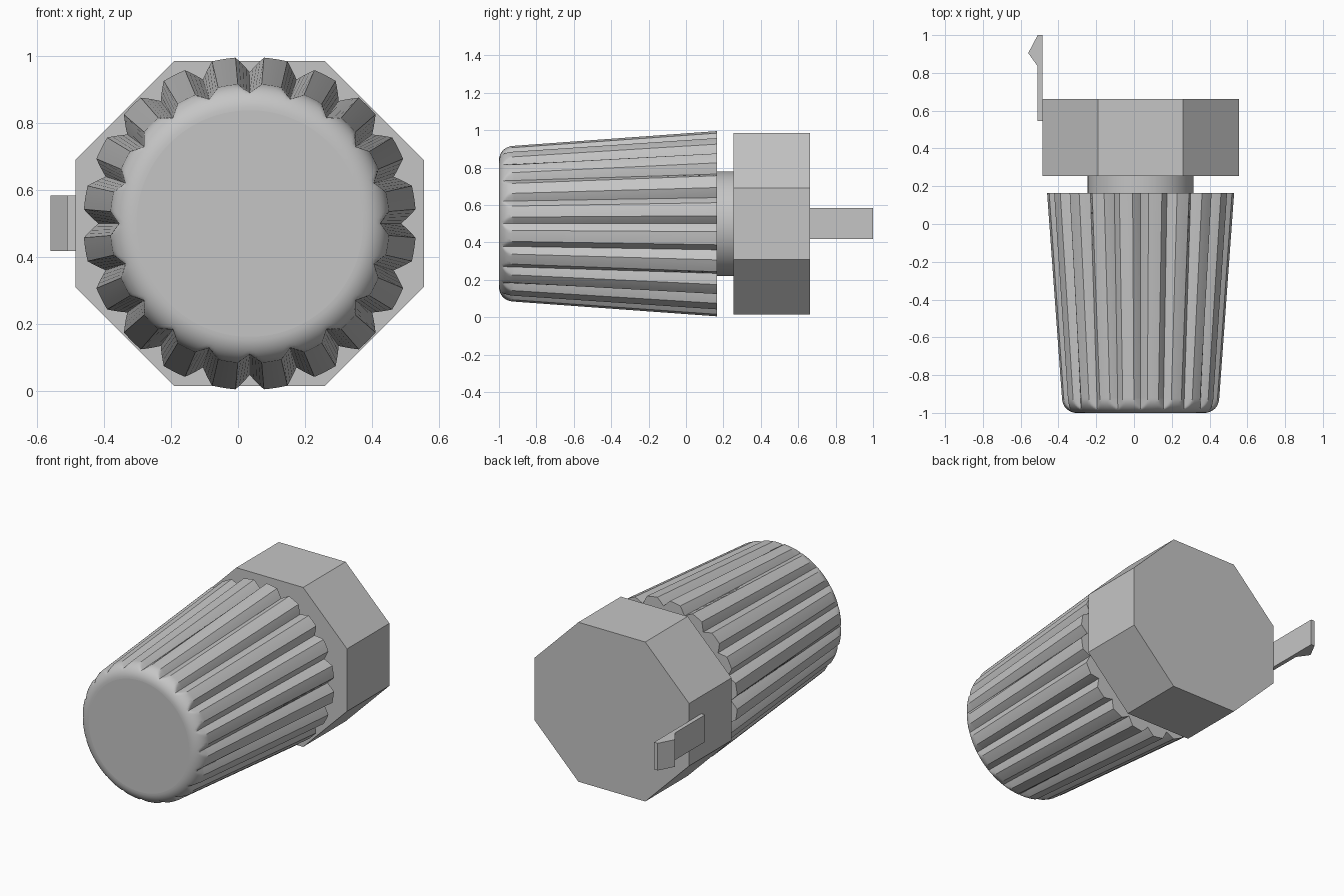
import bpy, bmesh, math

if "Cube" in bpy.data.objects:
    bpy.data.objects.remove(bpy.data.objects["Cube"], do_unlink=True)

CX, CZ = 0.035, 0.5          # axis of the knob, running along y

grey = bpy.data.materials.new("plain_grey")
grey.use_nodes = True
colour = (0.56, 0.56, 0.56, 1)
grey.diffuse_color = colour
grey.node_tree.nodes["Principled BSDF"].inputs["Base Color"].default_value = colour


def loft(name, rings, smooth=False):
    """Bridge equal-length point rings, cap both ends and make an object."""
    bm = bmesh.new()
    loops = [[bm.verts.new(p) for p in ring] for ring in rings]
    n = len(loops[0])
    for a, b in zip(loops, loops[1:]):
        for i in range(n):
            j = (i + 1) % n
            bm.faces.new((a[i], a[j], b[j], b[i]))
    bm.faces.new(loops[0])
    bm.faces.new(loops[-1])
    bmesh.ops.recalc_face_normals(bm, faces=bm.faces[:])
    mesh = bpy.data.meshes.new(name)
    bm.to_mesh(mesh)
    bm.free()
    mesh.materials.append(grey)
    obj = bpy.data.objects.new(name, mesh)
    bpy.context.collection.objects.link(obj)
    if smooth:
        bpy.ops.object.select_all(action='DESELECT')
        obj.select_set(True)
        bpy.context.view_layer.objects.active = obj
        bpy.ops.object.shade_smooth_by_angle(angle=math.radians(30))
        for poly in mesh.polygons:      # end caps stay flat
            if len(poly.vertices) > 4:
                poly.use_smooth = False
    return obj


def ring(y, radius, angles):
    """Points round the axis; radius is a function of the angle in degrees."""
    return [(CX + radius(a) * math.cos(math.radians(a)), y,
             CZ + radius(a) * math.sin(math.radians(a))) for a in angles]


# Fluted grip: tapered body with a rounded front edge and V grooves
TEETH, HALF, BACK, EDGE, FILLET = 20, 4.9, 0.165, -0.92, 0.08
PITCH = 360 / TEETH


def cone(y):
    return 0.497 - 0.0728 * (BACK - y)


def groove_floor(y):
    return 0.452 - 0.054 * (BACK - y)


def grip_radius(y, body):
    def radius(a):
        d = abs((a + PITCH / 2) % PITCH - PITCH / 2)
        if d >= HALF - 1e-4:
            return body
        floor = groove_floor(y)
        return min(body, floor + (cone(y) - floor) * d / HALF)
    return radius


offsets = [HALF * i / 4 for i in range(-4, 5)] + [PITCH / 2 - 2, PITCH / 2, PITCH / 2 + 2]
angles = [k * PITCH + o for k in range(TEETH) for o in offsets]
profile = [(BACK, cone(BACK)), (EDGE, cone(EDGE))]
for i in range(1, 13):
    t = math.radians(90 * i / 12)
    profile.append((EDGE - FILLET * math.sin(t),
                    cone(EDGE) - FILLET + FILLET * math.cos(t)))
loft("fluted_grip", [ring(y, grip_radius(y, r), angles) for y, r in profile], True)

# Round neck between grip and housing
round_angles = [i * 360 / 64 for i in range(64)]
loft("neck", [ring(y, lambda a: 0.28, round_angles) for y in (0.165, 0.255)], True)

# Eight-sided housing with 45 degree corners
W, H, C = 0.52, 0.485, 0.295
octagon = [(W, C - H), (W, H - C), (W - C, H), (C - W, H),
           (-W, H - C), (-W, C - H), (C - W, -H), (W - C, -H)]
loft("housing", [[(CX + x, y, CZ + z) for x, z in octagon] for y in (0.255, 0.663)])

# Side clip with a pointed barb at its tip
clip = [(-0.485, 0.545), (-0.51, 0.545), (-0.51, 0.835),
        (-0.56, 0.905), (-0.51, 1.0), (-0.485, 1.0)]
loft("locking_clip", [[(x, y, z) for x, y in clip] for z in (0.418, 0.583)])
